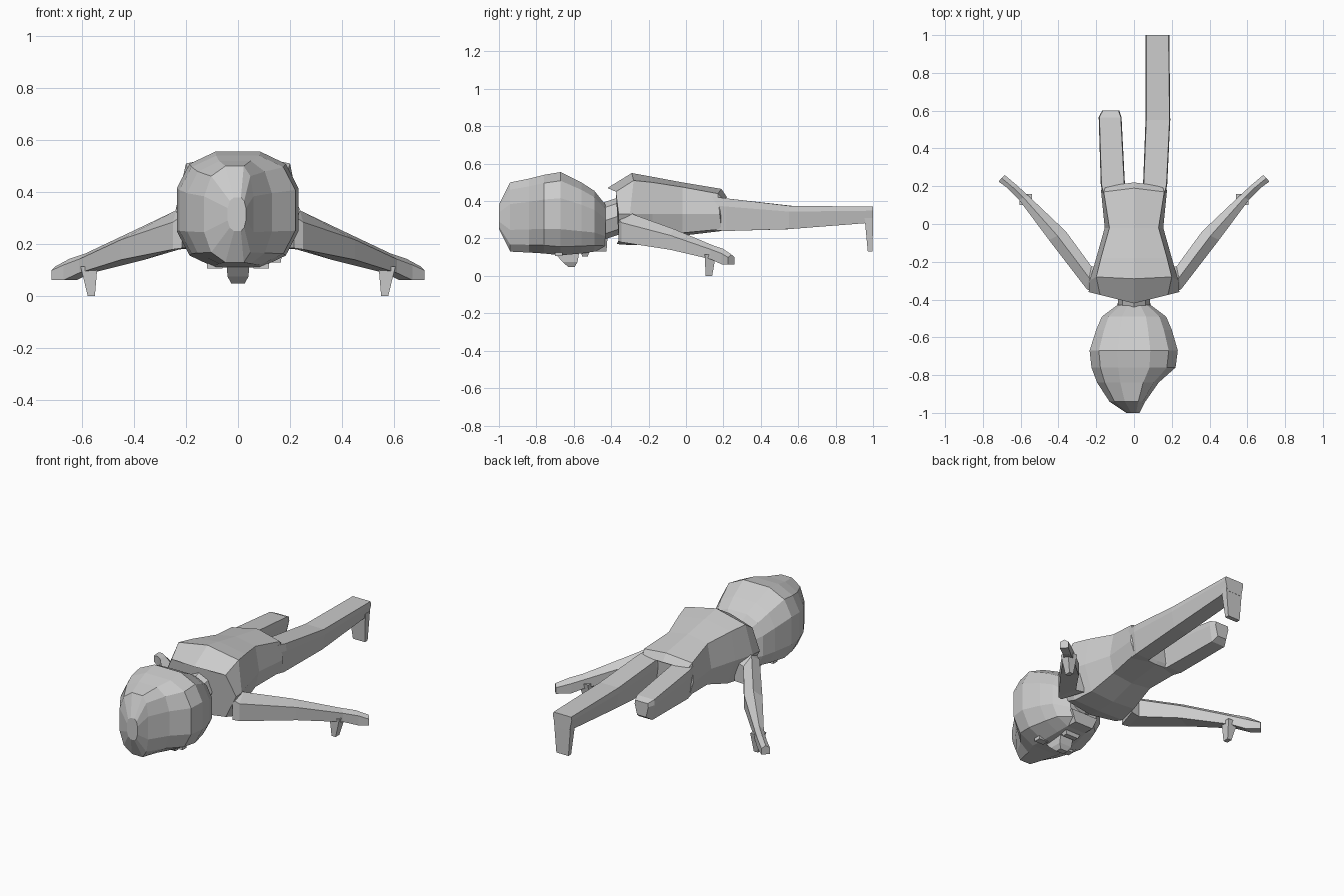
import bpy, bmesh, math

if "Cube" in bpy.data.objects:
    bpy.data.objects.remove(bpy.data.objects["Cube"])

grey = bpy.data.materials.new("plain_grey")
grey.diffuse_color = (0.6, 0.6, 0.6, 1)
grey.use_nodes = True
grey.node_tree.nodes["Principled BSDF"].inputs["Base Color"].default_value = grey.diffuse_color


def loft(name, rings):
    """Bridge rings of equal point count and cap both ends."""
    bm = bmesh.new()
    loops = [[bm.verts.new(p) for p in ring] for ring in rings]
    n = len(loops[0])
    for a, b in zip(loops, loops[1:]):
        for i in range(n):
            j = (i + 1) % n
            bm.faces.new((a[i], a[j], b[j], b[i]))
    bm.faces.new(loops[0])
    bm.faces.new(loops[-1])
    bmesh.ops.recalc_face_normals(bm, faces=bm.faces)
    mesh = bpy.data.meshes.new(name)
    bm.to_mesh(mesh)
    bm.free()
    mesh.materials.append(grey)
    obj = bpy.data.objects.new(name, mesh)
    bpy.context.collection.objects.link(obj)
    return obj


def mirrored(half):
    """Complete a half ring whose first and last points lie on x = 0."""
    return half + [(-x, y, z) for x, y, z in half[-2:0:-1]]


def rect(z, x0, x1, y0, y1):
    return [(x0, y0, z), (x1, y0, z), (x1, y1, z), (x0, y1, z)]


# Torso: collar, shoulder blades, ribs, waist, hips, seat
torso = [
    [(0, -.42, .47), (.18, -.375, .45), (.24, -.36, .33), (.17, -.36, .19), (0, -.37, .17)],
    [(0, -.29, .55), (.20, -.28, .51), (.235, -.30, .33), (.17, -.30, .17), (0, -.30, .165)],
    [(0, -.18, .53), (.175, -.18, .50), (.20, -.18, .33), (.15, -.18, .18), (0, -.18, .17)],
    [(0, -.02, .50), (.13, -.02, .475), (.155, -.02, .33), (.13, -.02, .23), (0, -.02, .215)],
    [(0, .19, .465), (.16, .17, .44), (.175, .18, .33), (.155, .19, .25), (0, .19, .24)],
    [(0, .22, .42), (.15, .20, .41), (.16, .19, .35), (.14, .20, .27), (0, .20, .26)],
]
loft("torso", [mirrored(r) for r in torso])

# Neck
loft("neck", [[(.085 * math.cos(a * math.pi / 4), y, zc + .1 * math.sin(a * math.pi / 4))
               for a in range(8)] for y, zc in ((-.48, .28), (-.36, .32))])


# Head: rings along y, with separate left and right half widths
def head_ring(y, left, right, z0, z1):
    pts = []
    for i in range(12):
        a = math.tau * (i + .5) / 12
        c, s = math.cos(a), math.sin(a)
        u = math.copysign(abs(c) ** .75, c) / .974
        v = math.copysign(abs(s) ** .75, s) / .974
        pts.append(((right if c > 0 else left) * u, y, (z0 + z1) / 2 + (z1 - z0) / 2 * v))
    return pts


loft("head", [head_ring(*r) for r in (
    (-1.0, .04, .03, .25, .38),
    (-.94, .13, .06, .13, .50),
    (-.84, .195, .13, .125, .52),
    (-.76, .225, .22, .12, .54),
    (-.67, .235, .232, .11, .555),
    (-.56, .20, .20, .12, .50),
    (-.49, .17, .17, .13, .455),
    (-.43, .09, .09, .135, .38),
)])

# Face, pointing down: nose, lips, chin and eyes
loft("nose", [rect(.13, -.045, .045, -.71, -.57), rect(.075, -.04, .04, -.66, -.58),
              rect(.048, -.025, .025, -.63, -.595)])
loft("lips", [rect(.15, -.06, .06, -.57, -.51), rect(.105, -.04, .04, -.555, -.525)])
loft("chin", [rect(.2, -.09, .09, -.52, -.42), rect(.13, -.06, .06, -.49, -.425)])
for side, name in ((1, "right_eye"), (-1, "left_eye")):
    loft(name, [rect(z, *sorted((side * .06, side * .12)), -.70, -.66) for z in (.125, .106)])


# Arms with a raised ridge, hands and thumbs
def arm_ring(ox, oy, ix, iy, z0, z1, s):
    zs = z0 + (z1 - z0) * .7
    pts = [(ox, oy, z0), (ix, iy, z0), (ix, iy, zs),
           ((ox + ix) / 2, (oy + iy) / 2, z1), (ox, oy, zs)]
    return [(s * x, y, z) for x, y, z in pts]


arm = (
    (.215, -.36, .17, -.22, .185, .36),
    (.25, -.345, .225, -.225, .18, .33),
    (.45, -.085, .36, -.04, .14, .25),
    (.61, .13, .56, .15, .09, .165),
    (.67, .19, .62, .205, .062, .145),
    (.717, .225, .685, .26, .062, .115),
)
for s, side in ((1, "right"), (-1, "left")):
    loft(side + "_arm", [arm_ring(*r, s) for r in arm])
    loft(side + "_thumb", [rect(.115, *sorted((s * .54, s * .605)), .10, .16),
                           rect(0, *sorted((s * .55, s * .577)), .105, .14)])


# Legs: sides widest near the top, narrowing underneath
def leg_ring(y, x0, x1, z0, z1, s):
    zm = z1 - .25 * (z1 - z0)
    pts = [(x0, z1), (x1, z1), (x1 + .004, zm), (x1 - .012, z0), (x0 + .012, z0), (x0 - .004, zm)]
    return [(s * x, y, z) for x, z in pts]


thigh = ((.10, .03, .15, .25, .43), (.21, .052, .172, .24, .415))
loft("right_leg", [leg_ring(*r, 1) for r in thigh + (
    (.55, .065, .188, .25, .375), (1.0, .065, .183, .285, .37))])
loft("left_leg", [leg_ring(*r, -1) for r in thigh + (
    (.565, .07, .183, .25, .375), (.60, .082, .165, .275, .36))])

# Foot hanging from the full leg
loft("right_foot", [rect(.31, .07, .18, .955, .999), rect(.13, .085, .165, .972, .998)])
